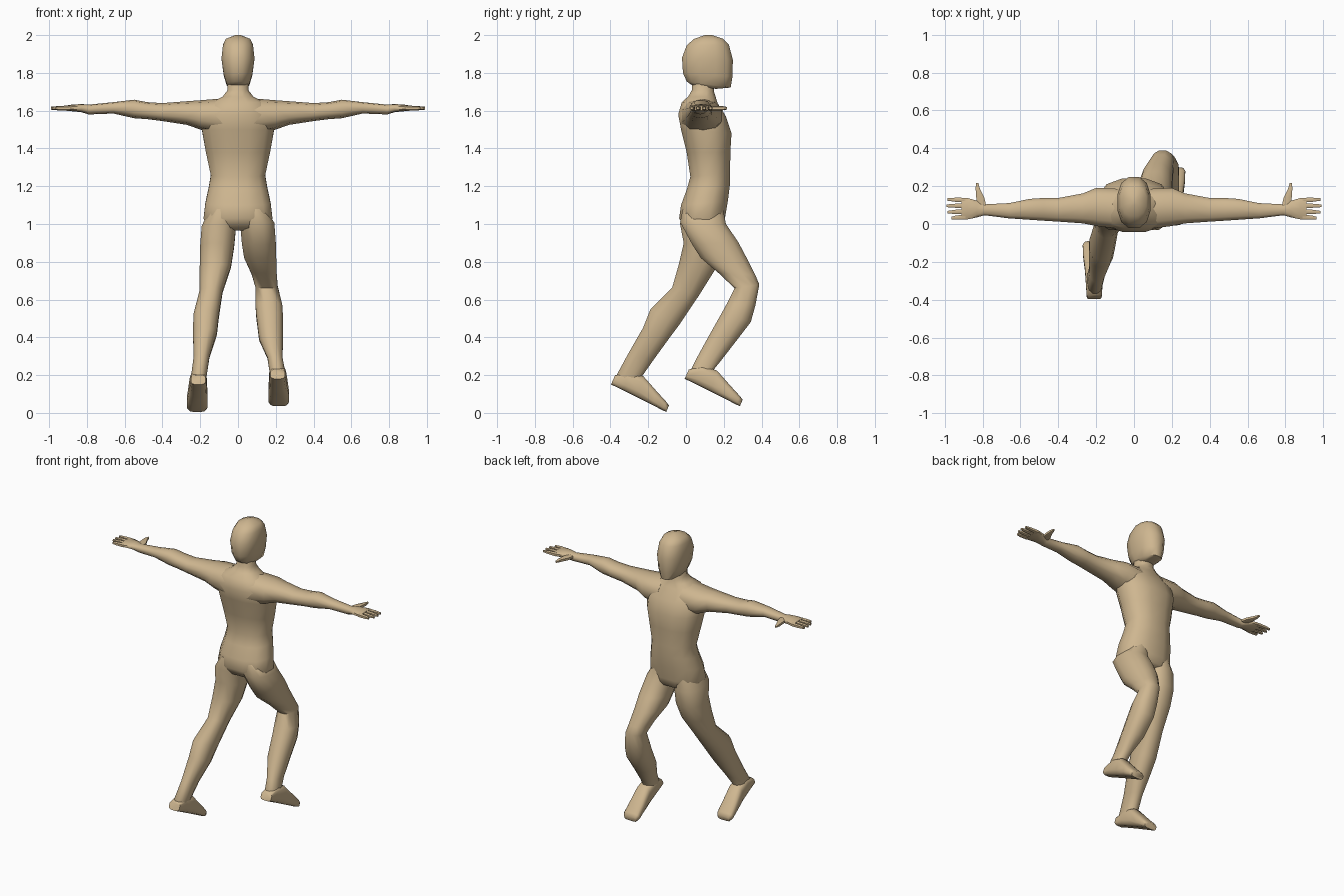
import bpy, bmesh, math
from mathutils import Vector

skin = bpy.data.materials.new("tan skin")
skin.diffuse_color = (0.62, 0.47, 0.28, 1)


def loft(name, rings, sides=12, power=0.85):
    """Skin a closed tube through rings of (centre, half axis u, half axis v)."""
    bm = bmesh.new()
    loops = []
    for c, u, v in rings:
        loop = []
        for i in range(sides):
            a = 2 * math.pi * (i + 0.5) / sides
            cu = math.copysign(abs(math.cos(a)) ** power, math.cos(a))
            sv = math.copysign(abs(math.sin(a)) ** power, math.sin(a))
            loop.append(bm.verts.new(c + u * cu + v * sv))
        loops.append(loop)
    for a, b in zip(loops, loops[1:]):
        for i in range(sides):
            j = (i + 1) % sides
            bm.faces.new((a[i], a[j], b[j], b[i]))
    bm.faces.new(loops[0])
    bm.faces.new(loops[-1])
    bmesh.ops.recalc_face_normals(bm, faces=bm.faces)
    mesh = bpy.data.meshes.new(name)
    bm.to_mesh(mesh)
    bm.free()
    mesh.polygons.foreach_set("use_smooth", [True] * len(mesh.polygons))
    mesh.set_sharp_from_angle(angle=math.radians(60))
    mesh.materials.append(skin)
    obj = bpy.data.objects.new(name, mesh)
    bpy.context.collection.objects.link(obj)
    return obj


def span(x0, x1, yb, zb, yf, zf):
    """Ring seen from the side as a line from (yb, zb) to (yf, zf)."""
    b, f = Vector((0, yb, zb)), Vector((0, yf, zf))
    return (b + f) / 2 + Vector(((x0 + x1) / 2, 0, 0)), Vector(((x1 - x0) / 2, 0, 0)), (f - b) / 2


def across(x, y0, y1, z0, z1):
    """Ring facing along x."""
    return (Vector((x, (y0 + y1) / 2, (z0 + z1) / 2)),
            Vector((0, (y1 - y0) / 2, 0)), Vector((0, 0, (z1 - z0) / 2)))


# Torso: half width, back (y, z), front (y, z)
torso = [
    (.10, .04, .965, .17, .965), (.165, -.01, .98, .20, .98), (.188, -.04, 1.03, .21, 1.03),
    (.178, -.03, 1.10, .225, 1.12), (.16, .0, 1.18, .235, 1.20), (.148, .02, 1.25, .237, 1.27),
    (.175, .0, 1.38, .238, 1.38), (.195, -.03, 1.50, .245, 1.48), (.20, -.045, 1.58, .215, 1.57),
    (.15, -.025, 1.645, .17, 1.64), (.085, .01, 1.675, .16, 1.67), (.058, .03, 1.71, .15, 1.70),
    (.055, .03, 1.78, .15, 1.78)]
loft("torso", [span(-w, w, *r) for w, *r in torso])

# Head, with the chin towards +y
head = [
    (.05, .03, 1.735, .16, 1.715), (.062, .0, 1.755, .24, 1.722), (.078, -.02, 1.80, .25, 1.78),
    (.09, -.025, 1.88, .252, 1.87), (.082, .0, 1.945, .23, 1.95), (.067, .04, 1.98, .20, 1.98),
    (.015, .10, 2.0, .14, 2.0)]
loft("head", [span(-w, w, *r) for w, *r in head])

# Trailing leg (-x) and leading leg (+x)
loft("trailing_leg", [span(*r) for r in (
    (-.15, -.01, -.02, 1.08, .19, 1.08), (-.195, -.008, -.035, 1.0, .205, .97),
    (-.203, -.018, -.015, .90, .195, .86), (-.205, -.035, -.04, .79, .155, .755),
    (-.205, -.08, -.075, .665, .07, .62), (-.238, -.10, -.19, .55, -.03, .47),
    (-.24, -.11, -.23, .45, -.09, .39), (-.236, -.15, -.31, .31, -.17, .28),
    (-.25, -.165, -.375, .19, -.23, .195), (-.25, -.17, -.37, .15, -.24, .15))])
loft("leading_leg", [span(*r) for r in (
    (.01, .15, -.02, 1.08, .20, 1.08), (.008, .195, -.035, 1.01, .215, 1.0),
    (.018, .203, .03, .89, .28, .905), (.03, .205, .075, .82, .325, .82),
    (.07, .207, .17, .74, .37, .73), (.09, .212, .255, .66, .39, .68),
    (.09, .236, .215, .58, .37, .57), (.095, .24, .19, .535, .345, .48),
    (.11, .24, .12, .41, .26, .37), (.155, .237, .06, .30, .19, .28),
    (.165, .25, .02, .22, .145, .225), (.17, .25, .02, .18, .14, .18))])

# Feet: same pitched shape on both sides; sole (y, z) then instep (y, z)
foot = [
    (.17, .25, -.397, .15, -.375, .20), (.165, .255, -.33, .117, -.30, .22),
    (.163, .26, -.26, .082, -.225, .195), (.16, .27, -.18, .042, -.155, .115),
    (.16, .272, -.125, .014, -.105, .06), (.17, .262, -.105, .005, -.09, .04)]
for side, name, dy, dz in ((-1, "trailing_foot", 0, 0), (1, "leading_foot", .39, .03)):
    loft(name, [span(side * a, side * b, yb + dy, zb + dz, yf + dy, zf + dz)
                for a, b, yb, zb, yf, zf in foot], power=0.6)

# Arms and hands, mirrored in x
arm = [
    (.08, -.03, .19, 1.47, 1.665), (.20, -.015, .195, 1.50, 1.655), (.27, 0, .165, 1.525, 1.65),
    (.40, .01, .14, 1.545, 1.64), (.48, .015, .14, 1.555, 1.645), (.55, .02, .135, 1.56, 1.658),
    (.66, .028, .112, 1.585, 1.645), (.79, .045, .105, 1.58, 1.632),
    (.83, .033, .125, 1.592, 1.635), (.88, .022, .14, 1.597, 1.632), (.91, .022, .14, 1.60, 1.627)]
fingers = [(.037, .031, .965), (.067, .062, .985), (.097, .096, .99), (.126, .13, .985)]
thumb = [(.80, .08, .026), (.812, .14, .024), (.825, .185, .013), (.829, .217, .007)]
for side, label in ((-1, "left"), (1, "right")):
    loft(label + "_arm", [across(side * x, *r) for x, *r in arm], sides=10)
    for n, (y0, y1, tip) in enumerate(fingers):
        loft(f"{label}_finger_{n + 1}", [
            across(side * x, y - r, y + r, 1.613 - r, 1.613 + r)
            for x, y, r in ((.89, y0, .014), (.94, (y0 + y1) / 2, .0125), (tip, y1, .008))], sides=6)
    loft(label + "_thumb", [
        (Vector((side * x, y, 1.613)), Vector((r, 0, 0)), Vector((0, 0, min(r, .013))))
        for x, y, r in thumb], sides=6)
